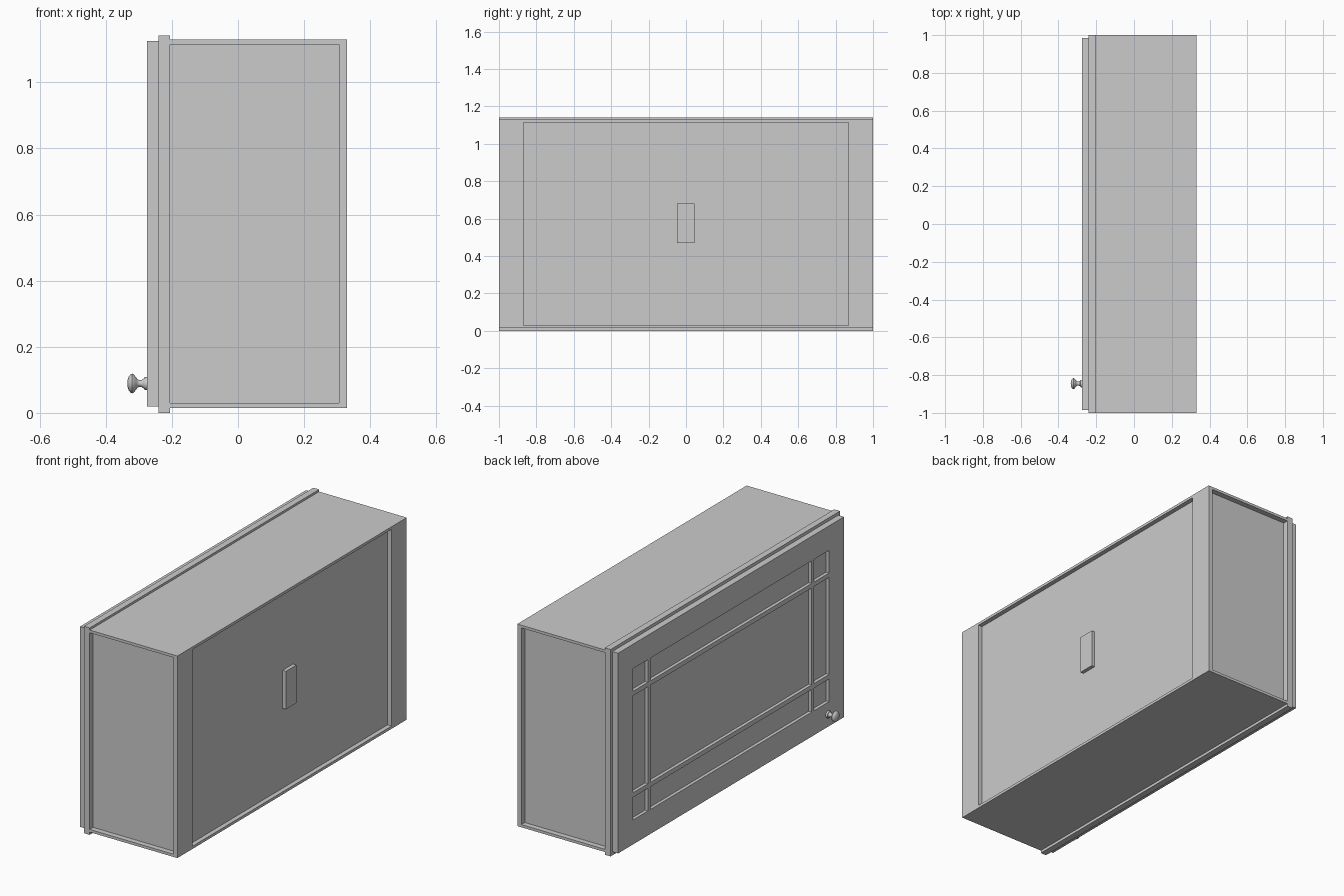
import bpy, bmesh, math

cube = bpy.data.objects.get("Cube")
if cube:
    bpy.data.objects.remove(cube, do_unlink=True)

# single flat colour
GREY = (0.6, 0.6, 0.6, 1.0)
mat = bpy.data.materials.new("plain grey")
mat.use_nodes = True
mat.diffuse_color = GREY
mat.node_tree.nodes["Principled BSDF"].inputs["Base Color"].default_value = GREY


def make_object(name, bm):
    bmesh.ops.recalc_face_normals(bm, faces=bm.faces)
    mesh = bpy.data.meshes.new(name)
    bm.to_mesh(mesh)
    bm.free()
    mesh.materials.append(mat)
    obj = bpy.data.objects.new(name, mesh)
    bpy.context.collection.objects.link(obj)
    return obj


def boxes(name, *ranges):
    """One object made of boxes, each given as (x0, x1, y0, y1, z0, z1)."""
    bm = bmesh.new()
    for x0, x1, y0, y1, z0, z1 in ranges:
        verts = bmesh.ops.create_cube(bm, size=1)["verts"]
        for v in verts:
            v.co = (x1 if v.co.x > 0 else x0,
                    y1 if v.co.y > 0 else y0,
                    z1 if v.co.z > 0 else z0)
    return make_object(name, bm)


def lattice(name, x0, x1, y_bars, z_bars):
    """Upright bars at full height with level bars fitted between them."""
    z0, z1 = z_bars[0][0], z_bars[-1][1]
    parts = [(x0, x1, a, b, z0, z1) for a, b in y_bars]
    for (_, a), (b, _) in zip(y_bars, y_bars[1:]):
        parts += [(x0, x1, a, b, c, d) for c, d in z_bars]
    return boxes(name, *parts)


# carcass
FRONT, BACK, INNER = -0.205, 0.33, 0.305
LOW, HIGH, BOARD = 0.015, 1.13, 0.015
boxes("bottom_board", (FRONT, BACK, -1, 1, LOW, LOW + BOARD))
boxes("top_board", (FRONT, BACK, -1, 1, HIGH - BOARD, HIGH))
for side, s in (("left", 1), ("right", -1)):
    ya, yb = sorted((s * 0.95, s * 0.97))
    boxes(side + "_side_panel", (FRONT, INNER, ya, yb, LOW + BOARD, HIGH - BOARD))
    ya, yb = sorted((s * 0.868, s * 1.0))
    boxes(side + "_back_stile", (INNER, BACK, ya, yb, LOW + BOARD, HIGH - BOARD))
boxes("back_panel", (0.285, INNER, -0.95, 0.95, LOW + BOARD, HIGH - BOARD))
boxes("back_block", (INNER, 0.325, -0.047, 0.045, 0.47, 0.68))

# face frame
lattice("face_frame", -0.24, FRONT, [(-1, -0.87), (0.87, 1)],
        [(0, 0.13), (1.01, 1.142)])

# door: framed lattice in front of a recessed panel
lattice("door_frame", -0.275, -0.257,
        [(-0.985, -0.855), (-0.725, -0.703), (0.703, 0.725), (0.855, 0.985)],
        [(0.02, 0.155), (0.28, 0.305), (0.84, 0.865), (0.99, 1.125)])
boxes("door_panel", (-0.257, -0.24, -0.985, 0.985, 0.02, 1.125))

# knob: (radius, x) profile spun round a level axis
PROFILE = [(0, -0.335), (0.010, -0.334), (0.020, -0.331), (0.027, -0.326),
           (0.030, -0.320), (0.027, -0.315), (0.018, -0.308), (0.012, -0.303),
           (0.010, -0.297), (0.011, -0.291), (0.014, -0.287), (0.015, -0.285),
           (0.018, -0.284), (0.020, -0.280), (0.020, -0.274)]
KY, KZ = -0.845, 0.089
bm = bmesh.new()
verts = [bm.verts.new((x, KY + r, KZ)) for r, x in PROFILE]
edges = [bm.edges.new(pair) for pair in zip(verts, verts[1:])]
bmesh.ops.spin(bm, geom=verts + edges, cent=(0, KY, KZ), axis=(1, 0, 0),
               angle=math.tau, steps=32, use_merge=True)
bmesh.ops.remove_doubles(bm, verts=bm.verts, dist=0.0002)
knob = make_object("door_knob", bm)
bpy.ops.object.select_all(action="DESELECT")
knob.select_set(True)
bpy.context.view_layer.objects.active = knob
bpy.ops.object.shade_smooth_by_angle(angle=math.radians(40))
